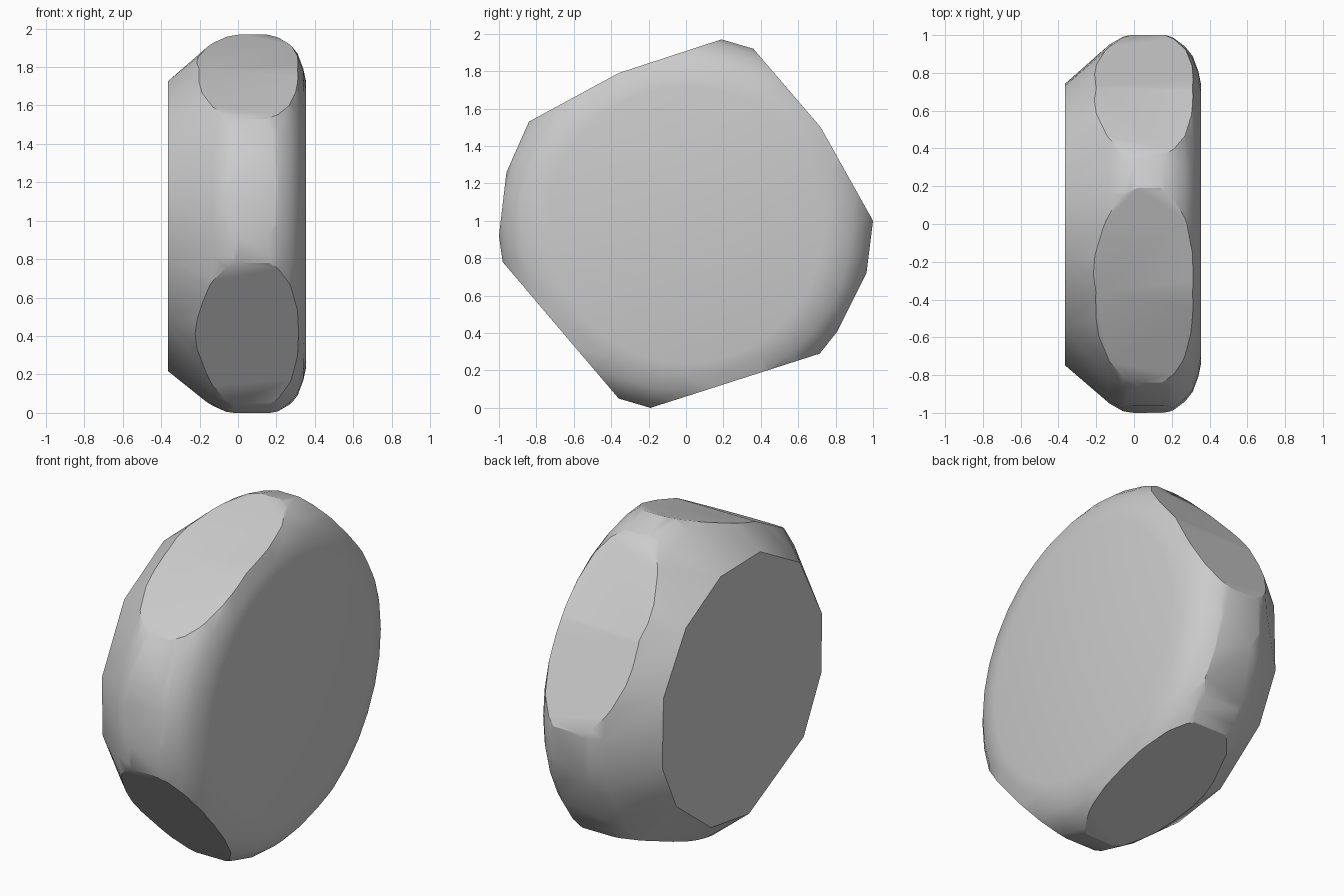
import bpy
import bmesh
from math import cos, sin, radians
from mathutils import Vector

cube = bpy.data.objects.get("Cube")
if cube:
    bpy.data.objects.remove(cube, do_unlink=True)

CENTRE_Z = 0.98

# Rounded rim profile as (x, radius), running to the domed side
profile = [(-0.13, 0.95), (-0.06, 0.99), (0.02, 1.01), (0.14, 1.01), (0.21, 0.985),
           (0.27, 0.94), (0.31, 0.89), (0.34, 0.81), (0.355, 0.74)]
# Corner directions of the flat side, in degrees
flat_corners = [17, 47, 75, 103, 135, 168, 194, 221, 265, 292, 323, 346]
# Outline (y, z) whose edges slice flats off the disc, clockwise
outline = [(0.19, 1.97), (0.36, 1.92), (0.72, 1.5), (1.0, 1.0), (0.965, 0.72),
           (0.81, 0.41), (0.715, 0.29), (-0.19, 0.0), (-0.36, 0.05), (-0.98, 0.78),
           (-1.0, 0.92), (-0.96, 1.26), (-0.84, 1.53), (-0.36, 1.79)]


def add_ring(bm, x, radius, angles):
    for a in angles:
        t = radians(a)
        bm.verts.new((x, radius * cos(t), CENTRE_Z + radius * sin(t)))


# Disc body
bm = bmesh.new()
add_ring(bm, -0.365, 0.765, flat_corners)
for x, radius in profile:
    add_ring(bm, x, radius, range(0, 360, 10))
bmesh.ops.convex_hull(bm, input=bm.verts[:])
bmesh.ops.delete(bm, geom=[v for v in bm.verts if not v.link_faces], context='VERTS')

# Flats cut around the rim
for (y0, z0), (y1, z1) in zip(outline, outline[1:] + outline[:1]):
    normal = Vector((0, z0 - z1, y1 - y0)).normalized()
    cut = bmesh.ops.bisect_plane(bm, geom=bm.verts[:] + bm.edges[:] + bm.faces[:],
                                 dist=0.0001, plane_co=(0, y0, z0), plane_no=normal,
                                 clear_outer=True)
    rim = [e for e in cut["geom_cut"] if isinstance(e, bmesh.types.BMEdge) and e.is_boundary]
    if rim:
        bmesh.ops.edgeloop_fill(bm, edges=rim)

bmesh.ops.remove_doubles(bm, verts=bm.verts[:], dist=0.002)
bmesh.ops.dissolve_limit(bm, angle_limit=radians(1), verts=bm.verts[:], edges=bm.edges[:])
bmesh.ops.recalc_face_normals(bm, faces=bm.faces[:])

mesh = bpy.data.meshes.new("faceted_disc")
bm.to_mesh(mesh)
bm.free()
disc = bpy.data.objects.new("faceted_disc", mesh)
bpy.context.collection.objects.link(disc)

# Plain grey surface
grey = bpy.data.materials.new("light_grey")
grey.use_nodes = True
colour = (0.6, 0.6, 0.6, 1)
grey.diffuse_color = colour
grey.node_tree.nodes["Principled BSDF"].inputs["Base Color"].default_value = colour
mesh.materials.append(grey)

# Smooth rim with crisp cut edges
bpy.ops.object.select_all(action='DESELECT')
disc.select_set(True)
bpy.context.view_layer.objects.active = disc
bpy.ops.object.shade_smooth_by_angle(angle=radians(30))
